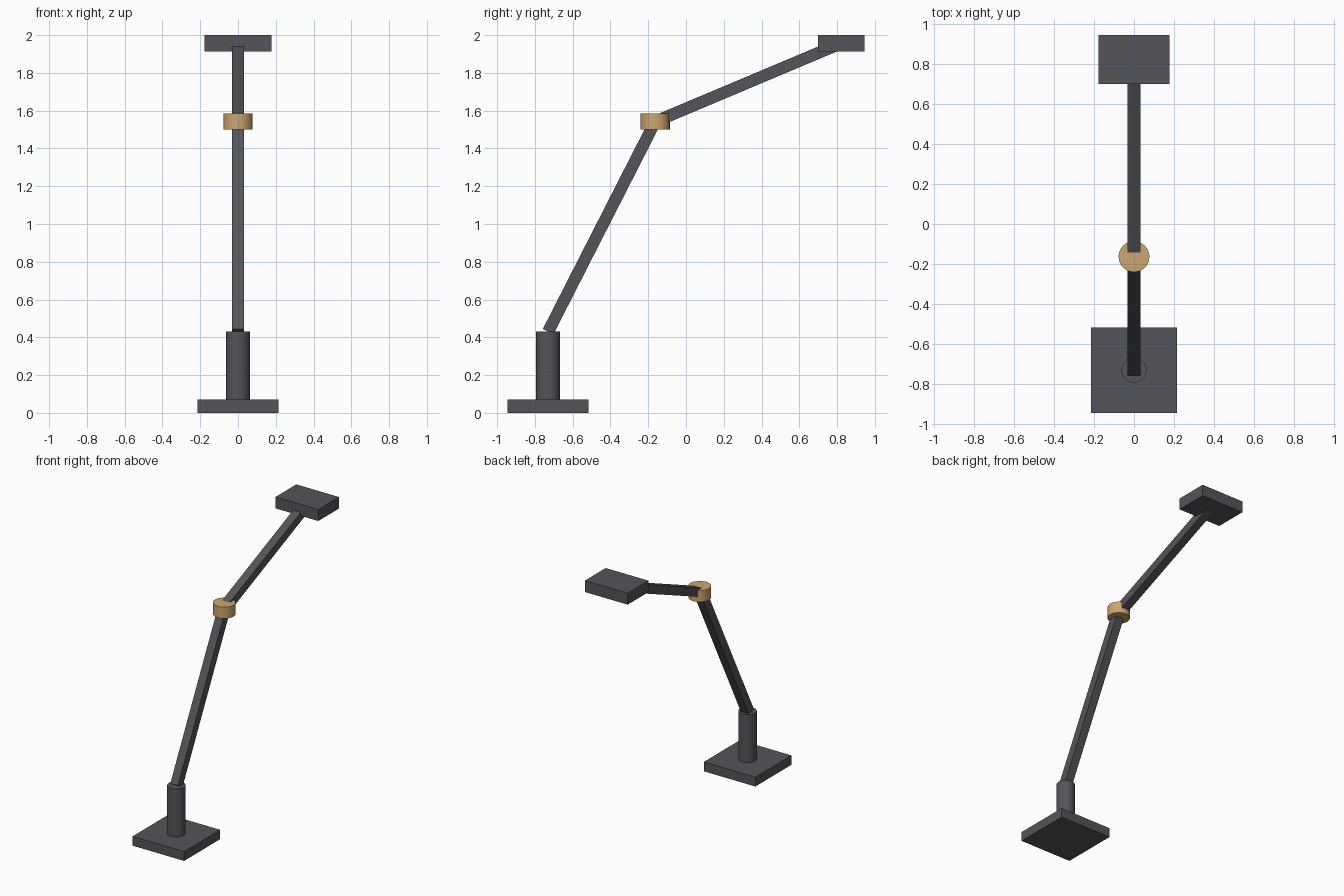
import bpy, math
from mathutils import Vector

if "Cube" in bpy.data.objects:
    bpy.data.objects.remove(bpy.data.objects["Cube"])


def material(name, color):
    m = bpy.data.materials.new(name)
    m.diffuse_color = color
    m.use_nodes = True
    m.node_tree.nodes["Principled BSDF"].inputs["Base Color"].default_value = m.diffuse_color
    return m


DARK = material("dark_metal", (0.09, 0.09, 0.10, 1))
BRASS = material("brass", (0.60, 0.38, 0.16, 1))


def finish(name, mat):
    ob = bpy.context.object
    ob.name = name
    ob.data.materials.append(mat)
    return ob


def box(name, center, size, mat=DARK):
    bpy.ops.mesh.primitive_cube_add(size=1, location=center)
    ob = finish(name, mat)
    ob.scale = size
    bpy.ops.object.transform_apply(location=False, rotation=False, scale=True)
    return ob


def cylinder(name, y, z0, z1, radius, mat=DARK):
    bpy.ops.mesh.primitive_cylinder_add(vertices=32, radius=radius, depth=z1 - z0,
                                        location=(0, y, (z0 + z1) / 2))
    ob = finish(name, mat)
    bpy.ops.object.shade_smooth_by_angle(angle=math.radians(30))
    return ob


def arm(name, start, end, width=0.063):
    """Square bar between two points in the x = 0 plane."""
    a, b = Vector((0, *start)), Vector((0, *end))
    d = b - a
    ob = box(name, (a + b) / 2, (width, width, d.length))
    ob.rotation_euler.x = -math.atan2(d.y, d.z)
    return ob


foot, elbow, tip = (-0.73, 0.43), (-0.163, 1.542), (0.822, 1.957)

# Base plate and post
box("base_plate", (0, -0.731, 0.035), (0.428, 0.428, 0.07))
cylinder("post", foot[0], 0.07, 0.43, 0.063)

# Jointed arm
arm("lower_arm", foot, elbow)
cylinder("elbow_joint", elbow[0], 1.499, 1.585, 0.077, BRASS)
arm("upper_arm", elbow, tip)

# Lamp head
box("lamp_head", (0, 0.822, 1.957), (0.355, 0.246, 0.086))
